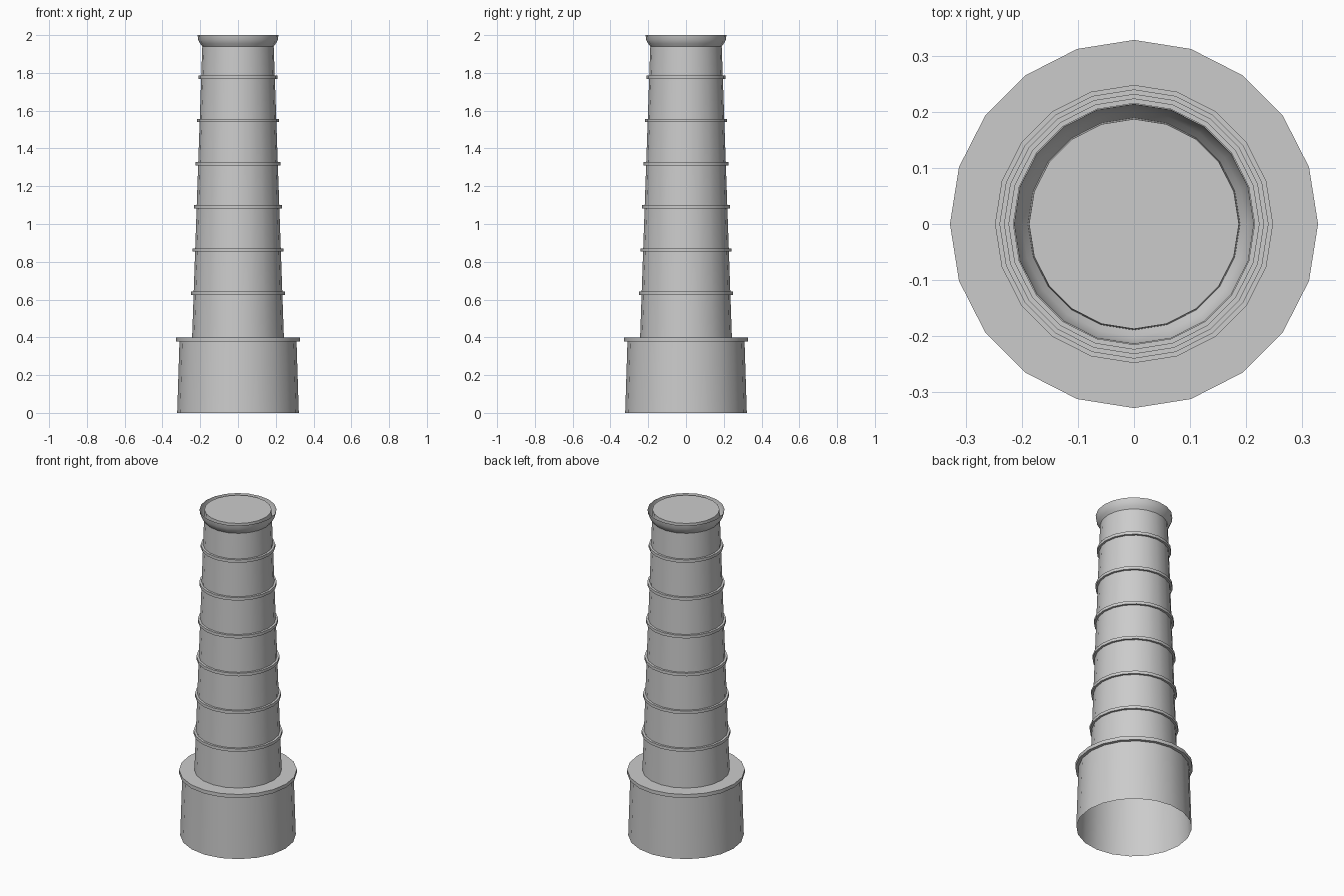
import bpy
import math

if "Cube" in bpy.data.objects:
    bpy.data.objects.remove(bpy.data.objects["Cube"])

SIDES = 20

stone = bpy.data.materials.new("grey stone")
stone.use_nodes = True
colour = (0.6, 0.6, 0.6, 1)
stone.diffuse_color = colour
stone.node_tree.nodes["Principled BSDF"].inputs["Base Color"].default_value = colour


def lathe(name, profile, cap=False, closed=False):
    """Turn a (radius, height) profile around z, optionally capping its last ring."""
    verts = [(r * math.cos(math.tau * i / SIDES), r * math.sin(math.tau * i / SIDES), z)
             for r, z in profile for i in range(SIDES)]
    rows = len(profile)
    faces = []
    for k in range(rows if closed else rows - 1):
        a, b = k * SIDES, (k + 1) % rows * SIDES
        for i in range(SIDES):
            j = (i + 1) % SIDES
            faces.append((a + i, a + j, b + j, b + i))
    if cap:
        faces.append(tuple(range((rows - 1) * SIDES, rows * SIDES)))
    mesh = bpy.data.meshes.new(name)
    mesh.from_pydata(verts, [], faces)
    mesh.materials.append(stone)
    obj = bpy.data.objects.new(name, mesh)
    bpy.context.collection.objects.link(obj)
    bpy.ops.object.select_all(action="DESELECT")
    obj.select_set(True)
    bpy.context.view_layer.objects.active = obj
    bpy.ops.object.shade_smooth_by_angle(angle=math.radians(35))
    return obj


def shaft_radius(z):
    return 0.243 - 0.035 * (z - 0.4)


# Hollow plinth with a flange around its closed top
lathe("plinth", [(0.322, 0), (0.31, 0.378), (0.328, 0.378), (0.328, 0.4)], cap=True)

# Tapering shaft, closed at the top
lathe("shaft", [(shaft_radius(0.4), 0.4), (shaft_radius(2), 2)], cap=True)

# Evenly spaced bands
for n in range(1, 7):
    z = 0.405 + n * 1.6 / 7
    r = shaft_radius(z)
    lathe(f"band_{n}", [(r - 0.005, z - 0.009), (r + 0.013, z - 0.009),
                        (r + 0.013, z + 0.009), (r - 0.005, z + 0.009)], closed=True)

# Thin flared lip around the top of the shaft
lathe("flared_lip", [(shaft_radius(1.94), 1.94), (0.2, 1.955), (0.211, 1.975), (0.214, 2)])
